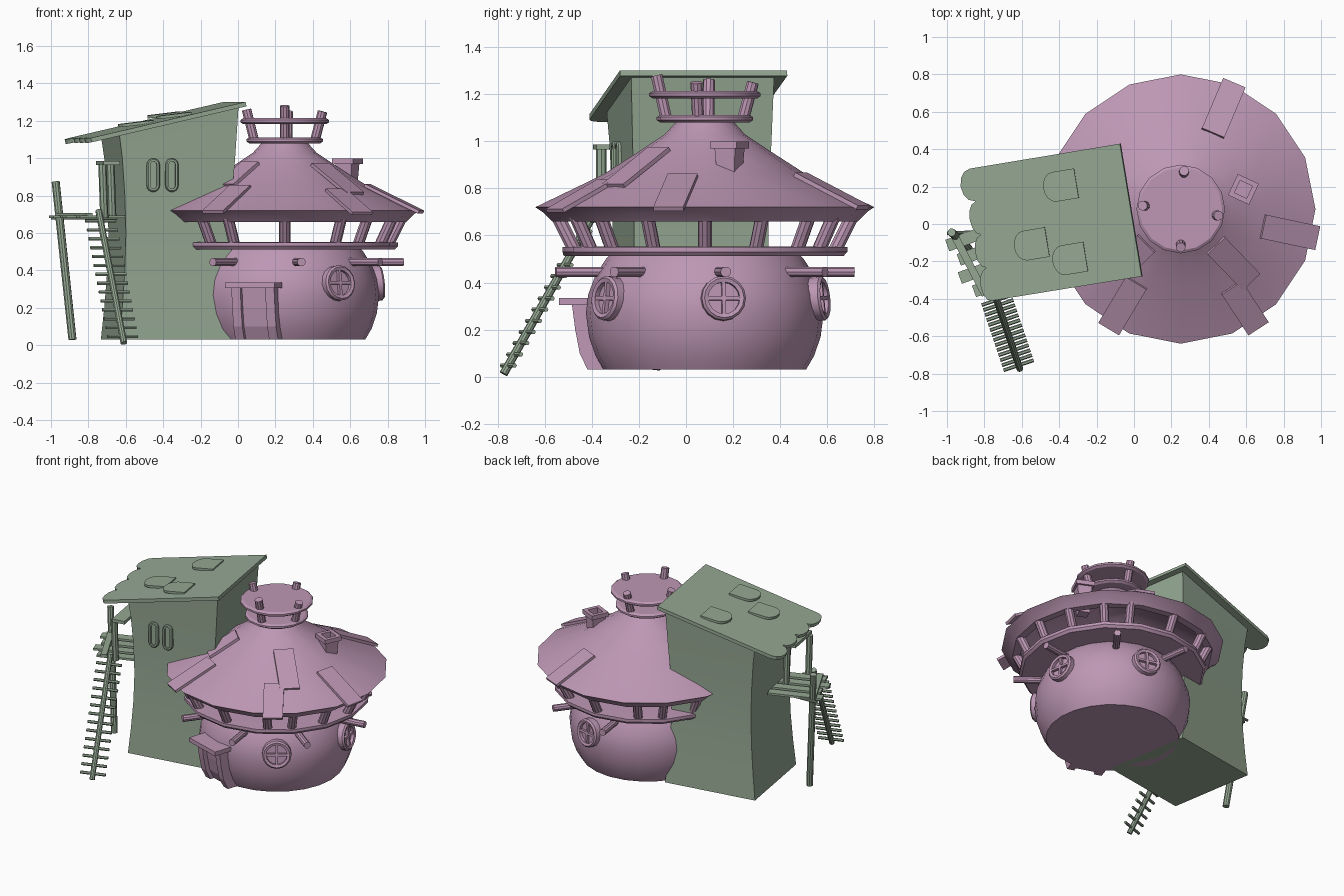
import bpy, bmesh
from math import sin, cos, pi, radians, atan2
from mathutils import Matrix, Vector

if "Cube" in bpy.data.objects:
    bpy.data.objects.remove(bpy.data.objects["Cube"], do_unlink=True)


def material(name, rgb):
    m = bpy.data.materials.new(name)
    m.use_nodes = True
    m.diffuse_color = (*rgb, 1)
    m.node_tree.nodes["Principled BSDF"].inputs["Base Color"].default_value = (*rgb, 1)
    return m


PINK = material("dusty_pink", (0.51, 0.31, 0.46))
GREEN = material("sage_green", (0.30, 0.39, 0.29))


def finish(name, bm, mat, matrix=Matrix(), smooth=False):
    bm.transform(matrix)
    bmesh.ops.recalc_face_normals(bm, faces=bm.faces)
    me = bpy.data.meshes.new(name)
    bm.to_mesh(me)
    bm.free()
    ob = bpy.data.objects.new(name, me)
    bpy.context.collection.objects.link(ob)
    me.materials.append(mat)
    if smooth:
        bpy.ops.object.select_all(action="DESELECT")
        ob.select_set(True)
        bpy.context.view_layer.objects.active = ob
        bpy.ops.object.shade_smooth_by_angle(angle=radians(32))
    return ob


def loft(name, rings, mat, matrix=Matrix(), closed=False, smooth=False):
    bm = bmesh.new()
    loops = [[bm.verts.new(p) for p in ring] for ring in rings]
    pairs = list(zip(loops, loops[1:] + loops[:1] if closed else loops[1:]))
    for a, b in pairs:
        n = len(a)
        for i in range(n):
            j = (i + 1) % n
            bm.faces.new((a[i], a[j], b[j], b[i]))
    if not closed:
        bm.faces.new(loops[0])
        bm.faces.new(loops[-1])
    return finish(name, bm, mat, matrix, smooth)


def lathe(name, profile, mat, matrix=Matrix(), sides=16, closed=False):
    rings = [[(r * cos(2 * pi * i / sides), r * sin(2 * pi * i / sides), z)
              for i in range(sides)] for r, z in profile]
    return loft(name, rings, mat, matrix, closed, True)


def rod(name, a, b, radius, mat, sides=10):
    a, b = Vector(a), Vector(b)
    m = Matrix.Translation(a) @ (b - a).to_track_quat("Z", "Y").to_matrix().to_4x4()
    return lathe(name, [(radius, 0), (radius, (b - a).length)], mat, m, sides)


def box(name, size, mat, matrix):
    bm = bmesh.new()
    bmesh.ops.create_cube(bm, size=1)
    return finish(name, bm, mat, matrix @ Matrix.Diagonal((*size, 1)))


def prism(name, outline, depth, mat, matrix):
    return loft(name, [[(x, y, z) for x, y in outline] for z in (0, depth)], mat, matrix)


def move(x, y, z):
    return Matrix.Translation((x, y, z))


def turn(deg, axis="Z"):
    return Matrix.Rotation(radians(deg), 4, axis)


TOWER = move(0.25, 0.08, 0)


def polar(r, deg, z):
    return TOWER @ Vector((r * cos(radians(deg)), r * sin(radians(deg)), z))


# Round tower: pot body, deck, conical roof
lathe("tower_body", [(.43, .03), (.465, .09), (.492, .17), (.505, .27), (.495, .35),
                     (.465, .43), (.42, .5), (.39, .53)], PINK, TOWER, 24)
lathe("tower_deck", [(.57, .513), (.59, .513), (.605, .53), (.605, .55), (.56, .552)], PINK, TOWER)
ROOF = [(.12, 1.085), (.17, 1.03), (.275, .96), (.43, .86), (.72, .72)]
lathe("tower_roof", ROOF + [(.69, .7), (.65, .66), (.6, .66), (.6, .7), (.4, .83), (.1, .98)], PINK, TOWER)
for quarter in range(4):
    for step in (0, 23, 45, 61):
        a = quarter * 90 + (step if quarter % 2 == 0 else (90 - step) % 90)
        rod("deck_post", polar(.555, a, .54), polar(.63, a, .69), .03, PINK)


# Loose planks on the conical roof
def roof_z(r):
    for (r0, z0), (r1, z1) in zip(ROOF, ROOF[1:]):
        if r <= r1:
            return z0 + (z1 - z0) * (r - r0) / (r1 - r0)
    return roof_z(.72) - (r - .72) * .48


for angle, inner, outer in ((67, .44, .73), (-12, .45, .745), (-46, .27, .54),
                            (-57, .5, .76), (-121, .46, .745), (-135, .26, .45)):
    z0, z1 = roof_z(inner), roof_z(outer)
    length = ((outer - inner) ** 2 + (z1 - z0) ** 2) ** .5
    tilt = Matrix.Rotation(-atan2(z1 - z0, outer - inner), 4, "Y")
    spot = move((inner + outer) / 2, 0, (z0 + z1) / 2 + .004)
    box("roof_plank", (length, .13, .018), PINK, TOWER @ turn(angle) @ spot @ tilt)

# Crown: two discs with leaning posts
for r, z in ((.205, 1.08), (.237, 1.182)):
    lathe("crown_disc", [(r - .015, z), (r, z + .01), (r, z + .022), (r - .015, z + .032)], PINK, TOWER)
for a, top in ((85, 1.25), (175, 1.26), (-10, 1.25), (-90, 1.28)):
    rod("crown_post", polar(.165, a, 1.1), polar(.205, a, top), .026, PINK)

# Chimney with a hollow cap
CHIMNEY = move(.585, .185, 0) @ turn(-25)


def square(h, z):
    return [(x * h, y * h, z) for x, y in ((-1, -1), (1, -1), (1, 1), (-1, 1))]


loft("chimney", [square(h, z) for h, z in ((.035, .78), (.048, .97), (.062, .97), (.062, 1.0),
                                           (.036, 1.0), (.036, .95))], PINK, CHIMNEY)

# Pegs round the body
for k in (-3, -2, -1, 0, 1, 2):
    rod("wall_peg", polar(.36, 8 + 45 * k, .445), polar(.64, 8 + 45 * k, .445), .023, PINK)

# Round windows: pane, rim and cross bars
for a in (-55, 9, 76):
    at = TOWER @ turn(a) @ move(.478, 0, .33) @ turn(84, "Y")
    lathe("window_rim", [(.068, 0), (.068, .045), (.085, .05), (.095, .04), (.095, -.04), (.068, -.04)],
          PINK, at, 16, True)
    lathe("window_pane", [(.07, 0), (.07, .024)], PINK, at)
    for r in (0, 90):
        box("window_bar", (.14, .016, .02), PINK, at @ turn(r) @ move(0, 0, .033))

# Tower door: curved jambs, panel and lintel
DOOR = TOWER @ turn(-108)
for y, w, out in ((-.095, .05, .03), (.095, .05, .03), (0, .15, 0)):
    rings = []
    for z, r in ((.03, .455), (.1, .49), (.2, .51), (.31, .525)):
        rings.append([(x, y + s, z) for x, s in ((.36, -w / 2), (r + out, -w / 2), (r + out, w / 2), (.36, w / 2))])
    loft("door_panel" if y == 0 else "door_jamb", rings, PINK, DOOR)
box("door_lintel", (.15, .28, .03), PINK, DOOR @ move(.53, 0, .32))

# Shed with waisted walls, its top sloping with the roof
SHED = turn(9.3)
rings = []
for z, inset in ((.03, 0), (.2, .017), (.4, .032), (.6, .038), (.8, .032), (1.0, .017), (None, 0)):
    u0, u1, v0, v1 = -.68 + inset, -.035 - inset, -.23 + inset * .5, .385 - inset * .5
    rings.append([(u, v, 1.28 + .23 * u if z is None else z)
                  for u, v in ((u0, v0), (u1, v0), (u1, v1), (u0, v1))])
loft("shed_walls", rings, GREEN, SHED, smooth=True)

# Shed roof with a scalloped low edge, and loose shingles
SLOPE = SHED @ move(0, 0, 1.278) @ Matrix.Rotation(-atan2(.23, 1), 4, "Y")
outline = [(0, -.283), (0, .436)]
for lobe in range(4):
    mid = .436 - .18 * (lobe + .5)
    for k in range(7):
        t = pi * k / 6
        outline.append((-.835 - (.065 if lobe == 0 else .045) * sin(t), mid + .088 * cos(t)))
prism("shed_roof", outline, .024, GREEN, SLOPE)
shingle = [(.09, -.08), (.09, .08)] + [(-.03 - .06 * sin(pi * k / 8), .08 * cos(pi * k / 8)) for k in range(9)]
for x, y in ((-.36, .265), (-.57, -.02), (-.375, -.13)):
    prism("shingle", shingle, .016, GREEN, SLOPE @ move(x, y, .027) @ turn(6, "Y"))


# Paired oval windows on the shed front
def stadium(w, h, y):
    return [(w * cos(t), y, (h - w) * (1 if i < 8 else -1) + w * sin(t))
            for i in range(16) for t in [pi * (i if i < 8 else i - 1) / 7]]


for u in (-.496, -.395):
    at = SHED @ move(u, -.217, .91)
    loft("oval_frame", [stadium(.035, .09, .03), stadium(.035, .09, -.014), stadium(.029, .084, -.02),
                        stadium(.018, .073, -.02), stadium(.018, .073, .03)], GREEN, at, True)
    loft("oval_pane", [stadium(.02, .075, .02), stadium(.02, .075, -.008)], GREEN, at)

# Landing: slats on a beam, with a leaning pole
BEAM = Vector((-.955, -.07, .675)), Vector((-.8, -.37, .675))
for k, shift in enumerate((0, .02, -.02, .015)):
    c = BEAM[0].lerp(BEAM[1], (k + .3) / 3.6)
    box("landing_slat", (.36, .065, .014), GREEN, move(*c) @ turn(20) @ move(.12 + shift, 0, .012))
box("landing_beam", (.36, .04, .016), GREEN, move(*(BEAM[0] + BEAM[1]) * .5) @ turn(-62.5) @ move(0, 0, .024))
rod("landing_brace", (-1.0, -.05, .68), (-.62, -.03, .68), .009, GREEN)
rod("leaning_pole", (-.885, -.13, .03), (-.975, -.045, .875), .022, GREEN)

# Side doorway of the shed
for x, y in ((-.715, -.36), (-.672, -.17)):
    rod("side_jamb", (x, y, .68), (x - .01, y, .97), .022, GREEN, 8)
box("side_lintel", (.09, .25, .022), GREEN, move(-.695, -.265, .975) @ turn(9.3))

# Ladder: one rail with rungs across
foot, head = Vector((-.61, -.775, .012)), Vector((-.745, -.375, .72))
rod("ladder_rail", foot, head, .018, GREEN)
across = Vector((.947, .32, 0)) * .085
for k in range(14):
    c = foot.lerp(head, .05 + k * .067)
    rod("ladder_rung", c - across, c + across, .01, GREEN, 6)
